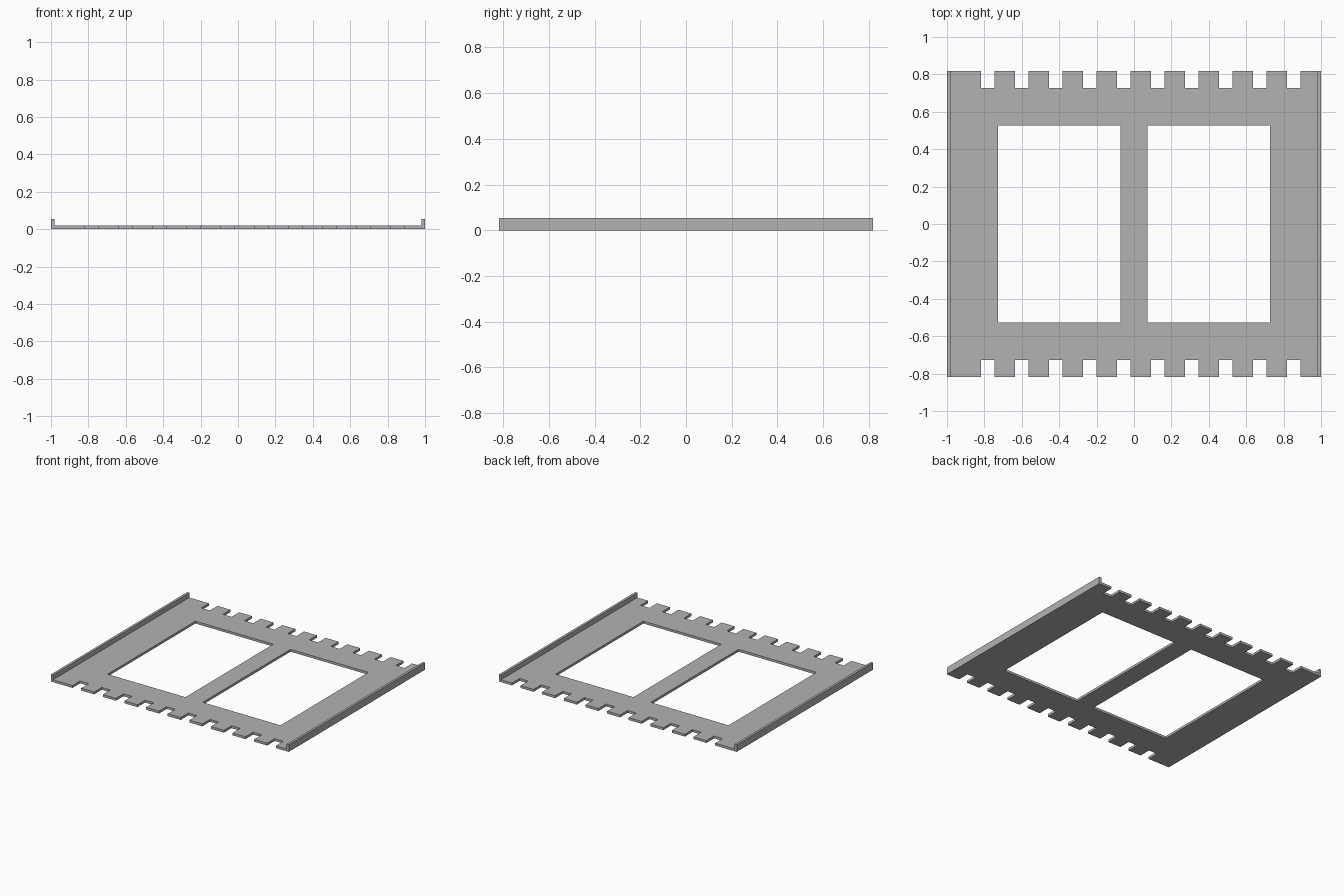
import bpy
import bmesh

if "Cube" in bpy.data.objects:
    bpy.data.objects.remove(bpy.data.objects["Cube"], do_unlink=True)

U = 1 / 55                      # one module: the panel is 110 modules wide
HALF_X, HALF_Y = 55, 45         # panel half sizes, in modules
THICK, RAIL_TOP, RAIL_W = 1, 3, 1
NOTCH_W, NOTCH_D, PITCH, NOTCHES = 4, 5, 10, 10

# Single grey material
grey = bpy.data.materials.new("plain_grey")
grey.use_nodes = True
grey.diffuse_color = (0.448, 0.448, 0.448, 1)
grey.node_tree.nodes["Principled BSDF"].inputs["Base Color"].default_value = grey.diffuse_color


def toothed_edge(y):
    """Points from left to right along a notched edge at y."""
    inner = y - NOTCH_D if y > 0 else y + NOTCH_D
    points = [(-HALF_X, y)]
    for i in range(NOTCHES):
        a = -45 + i * PITCH
        b = a + NOTCH_W
        points += [(a, y), (a, inner), (b, inner), (b, y)]
    return points + [(HALF_X, y)]


def rectangle(x0, x1, y0, y1):
    return [(x0, y0), (x1, y0), (x1, y1), (x0, y1)]


def add_loop(curve, points):
    spline = curve.splines.new("POLY")
    spline.points.add(len(points) - 1)
    for p, (x, y) in zip(spline.points, points):
        p.co = (x * U, y * U, 0, 1)
    spline.use_cyclic_u = True


# Panel: notched outline with two window openings, extruded to thickness
curve = bpy.data.curves.new("panel_outline", "CURVE")
curve.dimensions = "2D"
curve.fill_mode = "BOTH"
curve.extrude = THICK * U / 2
add_loop(curve, toothed_edge(-HALF_Y) + toothed_edge(HALF_Y)[::-1])
for side in (-1, 1):
    x0, x1 = sorted((side * 4, side * 40))
    add_loop(curve, rectangle(x0, x1, -29, 29))
panel = bpy.data.objects.new("window_panel", curve)
bpy.context.collection.objects.link(panel)
bpy.ops.object.select_all(action="DESELECT")
panel.select_set(True)
bpy.context.view_layer.objects.active = panel
bpy.ops.object.convert(target="MESH")
panel = bpy.context.view_layer.objects.active
panel.location.z = THICK * U / 2

# Weld caps to walls
bm = bmesh.new()
bm.from_mesh(panel.data)
bmesh.ops.remove_doubles(bm, verts=bm.verts, dist=0.0005)
bmesh.ops.recalc_face_normals(bm, faces=bm.faces)
for face in bm.faces:
    face.smooth = False
bm.to_mesh(panel.data)
bm.free()
panel.data.materials.clear()
panel.data.materials.append(grey)

# Raised rails along both sides
for name, side in (("right_rail", -1), ("left_rail", 1)):
    bpy.ops.mesh.primitive_cube_add(
        size=1, location=(side * (HALF_X - RAIL_W / 2) * U, 0, (THICK + RAIL_TOP) / 2 * U))
    rail = bpy.context.object
    rail.name = name
    rail.scale = (RAIL_W * U, 2 * HALF_Y * U, (RAIL_TOP - THICK) * U)
    rail.data.materials.append(grey)
